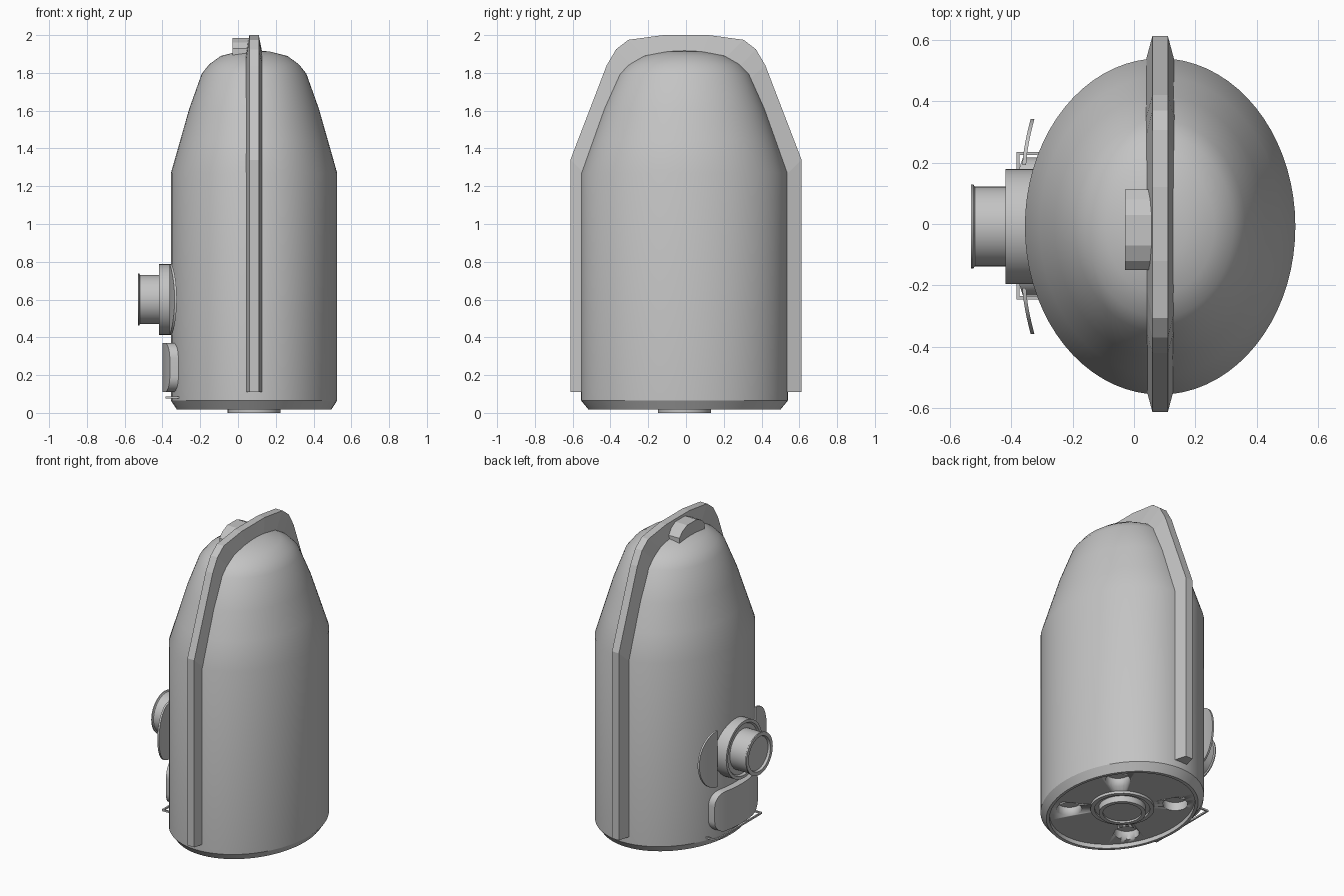
import bpy, math

if "Cube" in bpy.data.objects:
    bpy.data.objects.remove(bpy.data.objects["Cube"])

CX, CY = 0.085, -0.008          # body axis
RX, RY = 0.44, 0.547            # body radii

grey = bpy.data.materials.new("plain grey")
grey.diffuse_color = (0.55, 0.55, 0.55, 1)
grey.use_nodes = True
grey.node_tree.nodes["Principled BSDF"].inputs["Base Color"].default_value = grey.diffuse_color


def make(name, verts, faces, smooth=True):
    me = bpy.data.meshes.new(name)
    me.from_pydata(verts, [], faces)
    ob = bpy.data.objects.new(name, me)
    bpy.context.collection.objects.link(ob)
    me.materials.append(grey)
    bpy.ops.object.select_all(action='DESELECT')
    ob.select_set(True)
    bpy.context.view_layer.objects.active = ob
    bpy.ops.object.mode_set(mode='EDIT')
    bpy.ops.mesh.select_all(action='SELECT')
    bpy.ops.mesh.normals_make_consistent(inside=False)
    bpy.ops.object.mode_set(mode='OBJECT')
    if smooth:
        bpy.ops.object.shade_smooth_by_angle(angle=math.radians(32))
    return ob


def lathe(name, profile, place, n=48):
    """Spin (radius, height) points; first and last lie on the axis."""
    verts = [place(0, 0, profile[0][1])]
    for r, h in profile[1:-1]:
        for i in range(n):
            a = 2 * math.pi * i / n
            verts.append(place(r * math.cos(a), r * math.sin(a), h))
    verts.append(place(0, 0, profile[-1][1]))
    rings, last = len(profile) - 2, len(verts) - 1
    faces = []
    for i in range(n):
        j = (i + 1) % n
        faces.append((0, 1 + j, 1 + i))
        for k in range(rings - 1):
            a, b = 1 + k * n, 1 + (k + 1) * n
            faces.append((a + i, a + j, b + j, b + i))
        a = 1 + (rings - 1) * n
        faces.append((a + i, a + j, last))
    return make(name, verts, faces)


def sweep(name, sections, smooth=True):
    """Join four-cornered cross-sections into a capped solid."""
    verts = [p for s in sections for p in s]
    faces = [(3, 2, 1, 0)]
    for k in range(len(sections) - 1):
        a = 4 * k
        for i in range(4):
            j = (i + 1) % 4
            faces.append((a + i, a + j, a + 4 + j, a + 4 + i))
    a = len(verts) - 4
    faces.append((a, a + 1, a + 2, a + 3))
    return make(name, verts, faces, smooth)


def box(name, x0, x1, y0, y1, z0, z1):
    return sweep(name, [[(x0, y, z0), (x1, y, z0), (x1, y, z1), (x0, y, z1)]
                        for y in (y0, y1)], False)


def body_x(y):
    return CX - RX * math.sqrt(1 - ((y - CY) / RY) ** 2)


# Oval body with tapered shoulder and recessed underside
body = lathe("body", [(0, .045), (.89, .045), (.89, .018), (.93, .018), (1, .065),
                      (1, 1.27), (.89, 1.44), (.78, 1.61), (.63, 1.795), (.54, 1.845),
                      (.40, 1.89), (.2, 1.912), (0, 1.922)],
             lambda u, v, h: (CX + RX * u, CY + RY * v, h), 72)

# Four round sockets in the underside
for i, (sx, sy) in enumerate([(-1, -1), (1, -1), (1, 1), (-1, 1)]):
    cutter = lathe("socket_cutter_%d" % i, [(0, .0), (.075, .0), (.075, .10), (0, .10)],
                   lambda u, v, h: (CX + sx * .235 * .95 + u, CY + sy * .225 + v, h), 28)
    cutter.hide_render = True
    cutter.hide_set(True)
    mod = body.modifiers.new("socket_%d" % i, 'BOOLEAN')
    mod.operation, mod.object, mod.solver = 'DIFFERENCE', cutter, 'EXACT'

# Central foot with stepped rings
lathe("centre_foot", [(0, .06), (.19, .06), (.19, .028), (.165, .028), (.165, .04),
                      (.14, .04), (.14, 0), (.115, 0), (.115, .012), (0, .012)],
      lambda u, v, h: (CX + u, CY + v, h), 40)

# Tapered band running over the body from side to side
outer = [(.612, .11), (.612, 1.34), (.42, 1.84), (.37, 1.925), (.305, 1.975), (.12, 2.0)]
inner = [(.53, .11), (.53, 1.26), (.34, 1.77), (.28, 1.83), (.2, 1.87), (.08, 1.89)]
pairs = list(zip(outer, inner))
stations = [(-1, p) for p in pairs] + [(1, p) for p in reversed(pairs)]
sweep("band", [[(.06, s * o[0], o[1]), (.11, s * o[0], o[1]),
                (.132, s * q[0], q[1]), (.038, s * q[0], q[1])]
               for s, (o, q) in stations], False)

# Grip on the top beside the band
grip = [(-.15, 1.93), (-.12, 1.962), (-.07, 1.985), (.03, 1.985), (.08, 1.962), (.112, 1.93)]
sweep("top_grip", [[(-.03, y, 1.86), (.07, y, 1.86), (.07, y, z), (-.03, y, z)]
                   for y, z in grip], False)

# Spout and collar
lathe("spout", [(0, -.28), (.187, -.28), (.187, -.418), (.168, -.418), (.16, -.405),
                (.13, -.405), (.13, -.518), (.137, -.523), (.137, -.53), (.113, -.53),
                (.108, -.515), (0, -.515)],
      lambda u, v, h: (h, CY + u, .6 + v), 40)

# Curved side wings of the collar
for s, label in ((1, "rear"), (-1, "front")):
    sections = []
    for i in range(13):
        t = math.sin(math.pi / 2 * i / 12)
        y = CY + s * (.2 + .15 * t)
        h = max(.185 * math.sqrt(max(0, 1 - t * t)), .002)
        x = -.357 + .027 * t ** 1.5
        sections.append([(x - .006, y, .6 - h), (x + .006, y, .6 - h),
                         (x + .006, y, .6 + h), (x - .006, y, .6 + h)])
    sweep(label + "_wing", sections)

# Rounded panel below the spout, following the body curve
W, R = .225, .08
sections = []
for i in range(33):
    d = -W * math.cos(math.pi * i / 32)
    e = max(0, abs(d) - (W - R))
    c = R - math.sqrt(max(0, R * R - e * e))
    y = CY + d
    x = body_x(y)
    sections.append([(x - .045, y, .11 + c), (x + .03, y, .11 + c),
                     (x + .03, y, .37 - c), (x - .045, y, .37 - c)])
sweep("lower_panel", sections)

# Thin wire bracket under the panel
box("bracket_bar", -.383, -.373, -.245, .235, .077, .088)
for y, label in ((-.245, "front"), (.225, "rear")):
    box("bracket_arm_" + label, -.383, -.29, y, y + .01, .077, .088)
